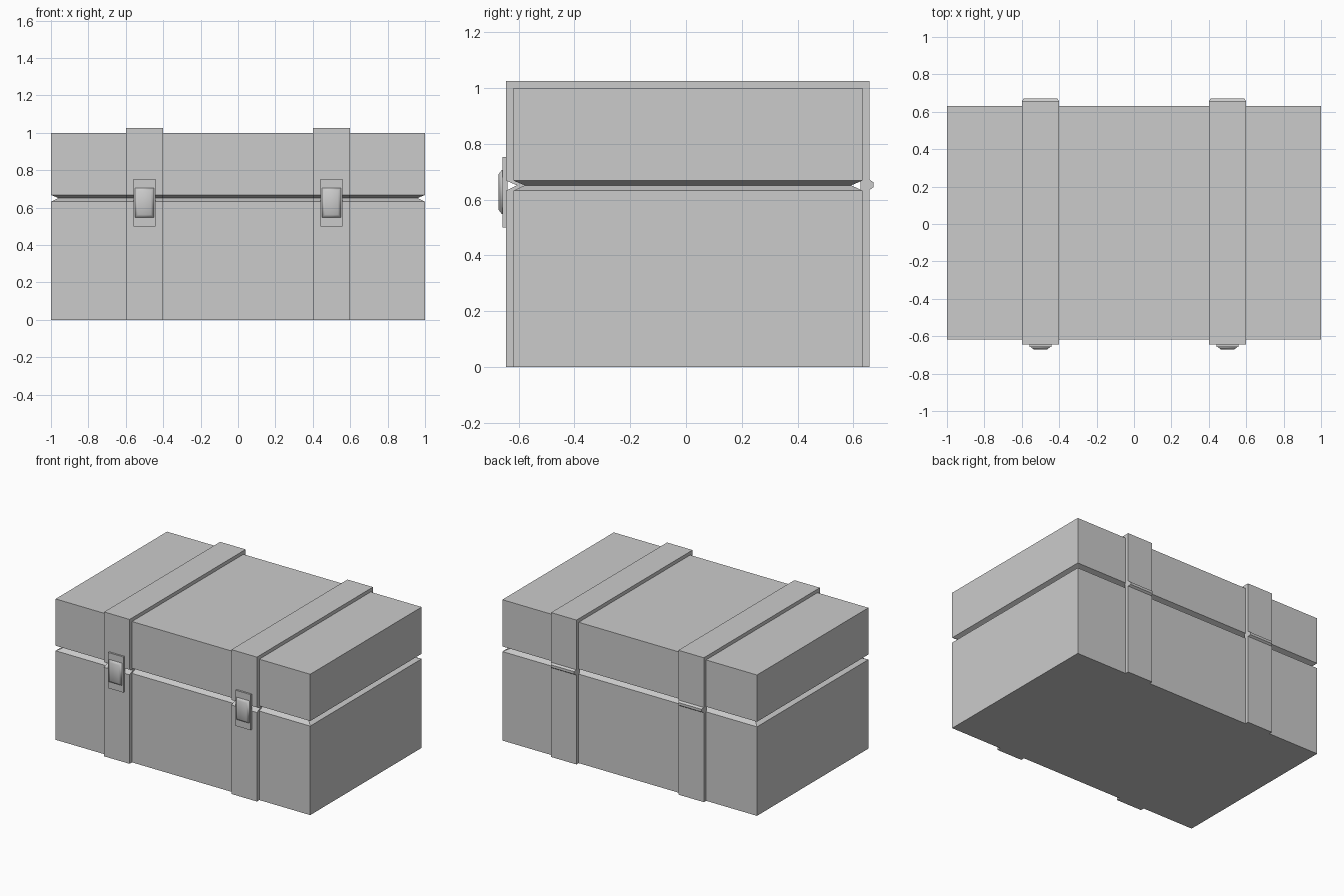
import bpy, bmesh

if "Cube" in bpy.data.objects:
    bpy.data.objects.remove(bpy.data.objects["Cube"])

def make(name, bm):
    bmesh.ops.recalc_face_normals(bm, faces=bm.faces[:])
    mesh = bpy.data.meshes.new(name)
    bm.to_mesh(mesh)
    bm.free()
    ob = bpy.data.objects.new(name, mesh)
    bpy.context.collection.objects.link(ob)
    return ob

def loft(name, rings, caps):
    """Join closed rings of points; cap the chosen ring indices."""
    bm = bmesh.new()
    vs = [[bm.verts.new(p) for p in ring] for ring in rings]
    n = len(vs[0])
    for a, b in zip(vs, vs[1:]):
        for i in range(n):
            j = (i + 1) % n
            bm.faces.new((a[i], a[j], b[j], b[i]))
    for c in caps:
        bm.faces.new(vs[c])
    return make(name, bm)

def rect_z(z, inset=0.0):
    x, y0, y1 = 1 - inset, -0.618 + inset, 0.632 - inset
    return [(-x, y0, z), (x, y0, z), (x, y1, z), (-x, y1, z)]

def rect_y(y, x0, x1, z0, z1):
    return [(x0, y, z0), (x1, y, z0), (x1, y, z1), (x0, y, z1)]

SEAM = 0.651

# Box base and lid, each bevelled inward at the seam
loft("chest_base", [rect_z(0), rect_z(0.632), rect_z(SEAM, 0.04)], [0, -1])
loft("chest_lid", [rect_z(SEAM, 0.04), rect_z(0.668), rect_z(1.0)], [0, -1])

# Strap side profile (y, z): outer line with front notch and hinge bulge, then inner line
profile = [(-0.645, 0), (-0.645, 0.632), (-0.605, SEAM), (-0.645, 0.668),
           (-0.645, 1.025), (0.657, 1.025), (0.657, 0.672), (0.671, 0.662),
           (0.671, 0.644), (0.657, 0.634), (0.657, 0),
           (0.625, 0), (0.625, 0.99), (-0.61, 0.99), (-0.61, 0.675),
           (-0.57, SEAM), (-0.61, 0.625), (-0.61, 0)]

for side, s in (("left", -1), ("right", 1)):
    # Strap, with the hinge bulge slightly narrower at its crest
    rings = [[(s * 0.5 + e * (0.09 if y > 0.66 else 0.1), y, z) for y, z in profile]
             for e in (-1, 1)]
    loft("strap_" + side, rings, [0, -1])

    # Latch plate and tapered latch button
    c = s * 0.5
    loft("latch_plate_" + side,
         [rect_y(-0.64, c - 0.06, c + 0.06, 0.5, 0.753),
          rect_y(-0.658, c - 0.06, c + 0.06, 0.5, 0.753)], [0, -1])
    button = loft("latch_button_" + side,
                  [rect_y(-0.655, c - 0.05, c + 0.05, 0.548, 0.706),
                   rect_y(-0.660, c - 0.05, c + 0.05, 0.548, 0.706),
                   rect_y(-0.671, c - 0.035, c + 0.035, 0.563, 0.691)], [0, -1])
    for f in button.data.polygons:
        f.use_smooth = True
